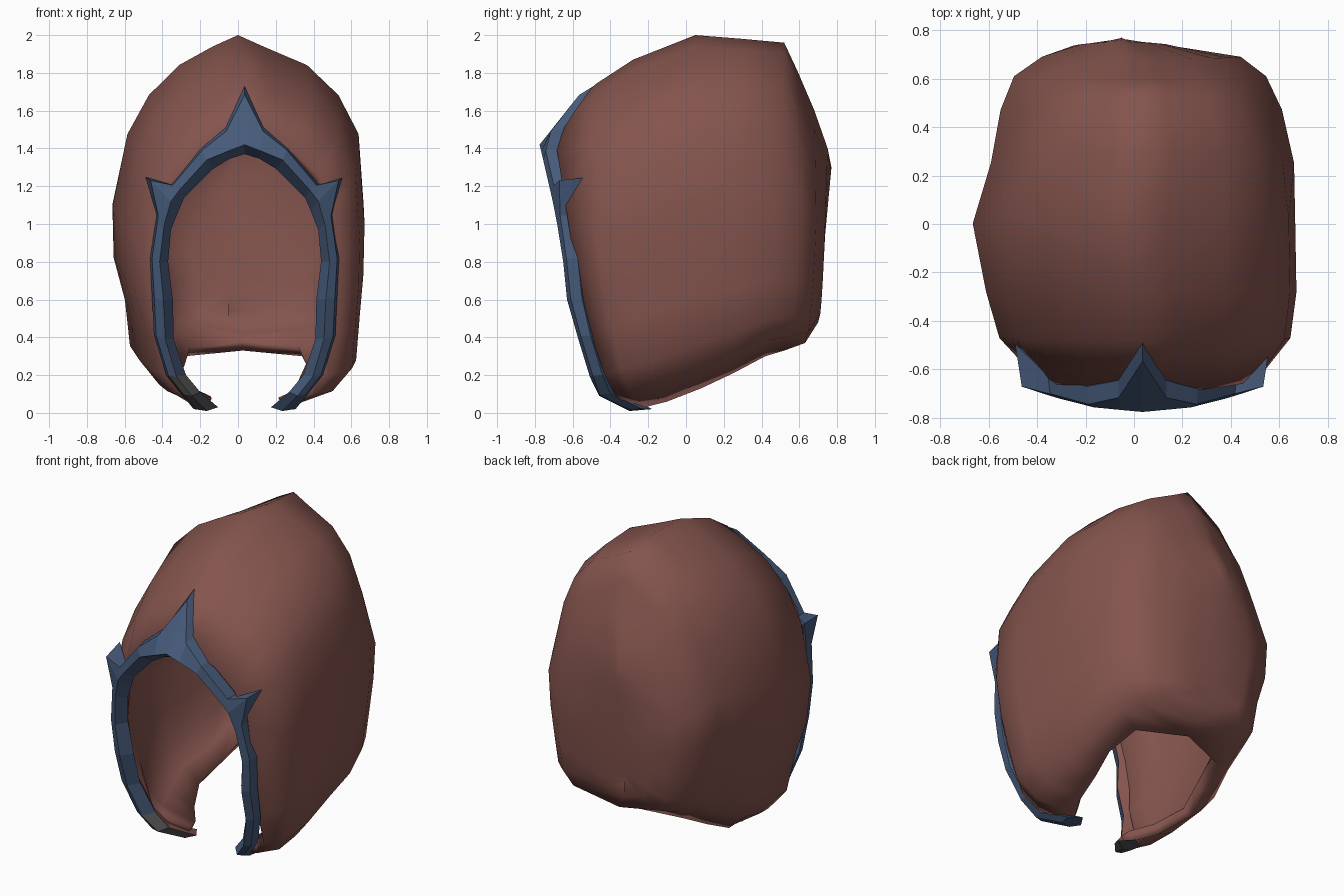
import bpy, bmesh, math

if "Cube" in bpy.data.objects:
    bpy.data.objects.remove(bpy.data.objects["Cube"])


def material(name, rgb):
    m = bpy.data.materials.new(name)
    m.diffuse_color = (*rgb, 1)
    m.use_nodes = True
    m.node_tree.nodes["Principled BSDF"].inputs["Base Color"].default_value = m.diffuse_color
    return m


CLOTH = material("red_brown_cloth", (0.235, 0.09, 0.076))
BLUE = material("blue_trim", (0.062, 0.104, 0.195))
GREY = material("dark_grey_trim", (0.085, 0.087, 0.09))


def make_object(name, bm, mats):
    me = bpy.data.meshes.new(name)
    bm.to_mesh(me)
    bm.free()
    ob = bpy.data.objects.new(name, me)
    bpy.context.collection.objects.link(ob)
    for m in mats:
        me.materials.append(m)
    return ob


def smooth(ob, angle):
    bpy.ops.object.select_all(action='DESELECT')
    ob.select_set(True)
    bpy.context.view_layer.objects.active = ob
    bpy.ops.object.shade_smooth_by_angle(angle=math.radians(angle))


def interp(table, t):
    for (a, va), (b, vb) in zip(table, table[1:]):
        if t <= b:
            return va + (vb - va) * max(0, (t - a) / (b - a))
    return table[-1][1]


# Hood: arches lofted from the face opening to the back of the head
# half profile: height fraction, left and right width fraction, top to bottom
PROFILE = [(1, 0, 0), (0.968, 0.2, 0.2), (0.915, 0.47, 0.55),
           (0.83, 0.71, 0.80), (0.72, 0.88, 0.96), (0.52, 1, 1),
           (0.37, 0.99, 0.99), (0.25, 0.9, 0.96), (0.12, 0.86, 0.93),
           (0.05, 0.70, 0.76)]
# top z, top y, middle y, bottom y, bottom z, half width, half neck gap,
# centre x, shoulder width
ARCHES = [
    (1.50, -0.70, -0.585, -0.28, 0.02, 0.48, 0.20, 0.035, 1.04),
    (1.74, -0.48, -0.47, -0.22, 0.03, 0.60, 0.22, 0.045, 1.0),
    (1.87, -0.28, -0.28, -0.10, 0.06, 0.64, 0.30, 0.03, 1.0),
    (2.00, 0.05, 0.00, 0.08, 0.13, 0.665, 0.36, 0.0, 1.0),
    (1.98, 0.30, 0.25, 0.25, 0.21, 0.625, 0.36, 0.035, 0.96),
    (1.96, 0.52, 0.47, 0.42, 0.30, 0.58, 0.31, 0.03, 0.88),
    (1.81, 0.59, 0.61, 0.52, 0.33, 0.52, 0, 0.025, 0.87),
    (1.60, 0.68, 0.69, 0.63, 0.37, 0.41, 0, 0.03, 0.9),
    (1.40, 0.75, 0.735, 0.70, 0.48, 0.20, 0, -0.05, 0.95),
    (1.30, 0.77, 0.735, 0.67, 0.55, 0, 0, -0.05, 1.0)]

bm = bmesh.new()
rows = []
for zt, yt, ym, yb, zb, w, gap, cx, shoulder in ARCHES:
    left, right = [], []
    for h, pl, pr in PROFILE + [(0, gap / w if w else 0, gap / w if w else 0)]:
        if h > 0.5:
            y = ym + (yt - ym) * (h - 0.5) * 2
        else:
            y = yb + (ym - yb) * math.sqrt(h * 2)
        k = w * (shoulder if h > 0.6 else 1)
        z = zb + (zt - zb) * h
        left.append((cx - pl * k, y, z))
        right.append((cx + pr * k, y, z))
    rows.append([bm.verts.new(p) for p in left[::-1] + right[1:]])
for a, b in zip(rows, rows[1:]):
    for i in range(len(a) - 1):
        bm.faces.new((a[i], a[i + 1], b[i + 1], b[i]))
bmesh.ops.remove_doubles(bm, verts=bm.verts, dist=1e-4)
bmesh.ops.recalc_face_normals(bm, faces=bm.faces)
top = max(bm.faces, key=lambda f: f.calc_center_median().z)
if top.normal.z < 0:
    bmesh.ops.reverse_faces(bm, faces=bm.faces)
hood = make_object("hood", bm, [CLOTH])
shell = hood.modifiers.new("thickness", 'SOLIDIFY')
shell.thickness = 0.065
shell.offset = -1
smooth(hood, 65)

# Trim: pointed band around the face opening
FRONT_Y = [(0, -0.28), (0.1, -0.48), (0.32, -0.55), (0.6, -0.63), (0.8, -0.65),
           (1.05, -0.69), (1.25, -0.735), (1.42, -0.775), (1.52, -0.72),
           (1.69, -0.57), (1.73, -0.53)]
# outer x, z, set-back; ridge x, z; inner x, z (from the top point downward)
TRIM = [
    (0.00, 1.73, 0.04, 0.00, 1.42, 0.00, 1.37),
    (0.10, 1.51, 0.08, 0.09, 1.385, 0.08, 1.345),
    (0.23, 1.40, 0.10, 0.20, 1.34, 0.17, 1.29),
    (0.39, 1.21, 0.10, 0.345, 1.18, 0.32, 1.14),
    (0.525, 1.25, 0.24, 0.39, 1.12, 0.35, 1.07),
    (0.465, 1.05, 0.09, 0.425, 1.00, 0.39, 0.97),
    (0.50, 0.82, 0.08, 0.45, 0.80, 0.405, 0.80),
    (0.49, 0.61, 0.08, 0.43, 0.60, 0.38, 0.60),
    (0.48, 0.41, 0.07, 0.42, 0.39, 0.375, 0.39),
    (0.415, 0.20, 0.07, 0.36, 0.19, 0.31, 0.20),
    (0.335, 0.10, 0.08, 0.28, 0.09, 0.235, 0.11),
    (0.27, 0.02, 0.09, 0.20, 0.01, 0.14, 0.03)]


def section(bm, s, row):
    ox, oz, back, rx, rz, ix, iz = row
    fx, fz = ox + (rx - ox) * 0.2, oz + (rz - oz) * 0.15
    yo = interp(FRONT_Y, oz) + back
    yf = interp(FRONT_Y, fz) + back * 0.25
    yr, yi = interp(FRONT_Y, rz), interp(FRONT_Y, iz) + 0.07
    corners = [(ox, yo, oz), (fx, yf, fz), (rx, yr, rz), (ix, yi, iz),
               (rx, yr + 0.12, rz + 0.01)]
    return [bm.verts.new((0.035 + s * x, y, z)) for x, y, z in corners]


bm = bmesh.new()
loop = [section(bm, -1, r) for r in reversed(TRIM)]
loop += [section(bm, 1, r) for r in TRIM[1:]]
lining = []
for a, b in zip(loop, loop[1:]):
    for i in range(5):
        j = (i + 1) % 5
        f = bm.faces.new((a[i], a[j], b[j], b[i]))
        if i == 3:
            lining.append(f)
bm.faces.new(loop[0])
bm.faces.new(loop[-1])
bmesh.ops.recalc_face_normals(bm, faces=bm.faces)
# worn grey lower tip on one side
for f in bm.faces:
    c = f.calc_center_median()
    f.material_index = 1 if c.x < 0 and c.z < 0.2 else 0
# cloth colour behind the trim
for f in lining:
    f.material_index = 2
make_object("face_trim", bm, [BLUE, GREY, CLOTH])
